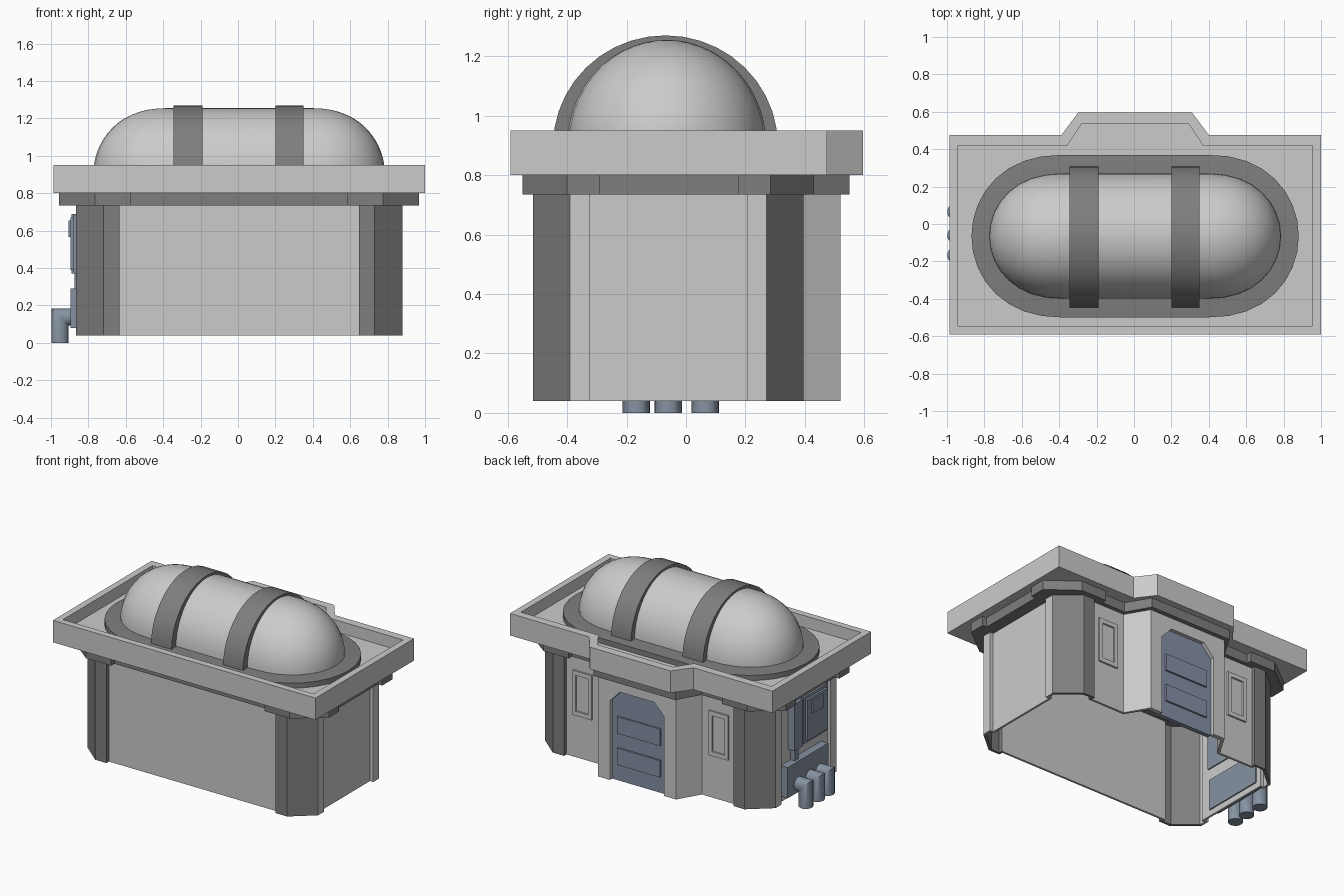
import bpy, bmesh
from math import sin, cos, pi, radians

if "Cube" in bpy.data.objects:
    bpy.data.objects.remove(bpy.data.objects["Cube"])

CX, CY = 0.006, -0.065      # middle of the hull and dome


def material(name, r, g, b):
    m = bpy.data.materials.new(name)
    m.diffuse_color = (r, g, b, 1)
    m.use_nodes = True
    m.node_tree.nodes["Principled BSDF"].inputs["Base Color"].default_value = m.diffuse_color
    return m


LIGHT = material("light_grey", 0.6, 0.6, 0.6)
DARK = material("dark_grey", 0.21, 0.21, 0.21)
DOOR = material("door_blue", 0.24, 0.28, 0.38)
METAL = material("equipment_blue", 0.24, 0.29, 0.36)


def finish(name, bm, mats, smooth=None):
    me = bpy.data.meshes.new(name)
    bm.to_mesh(me)
    bm.free()
    for m in mats:
        me.materials.append(m)
    if smooth:
        me.shade_smooth()
        me.set_sharp_from_angle(angle=radians(smooth))
    ob = bpy.data.objects.new(name, me)
    bpy.context.collection.objects.link(ob)
    return ob


def loft(name, rings, mat, smooth=None):
    """Closed solid skinned through equal-length rings of 3D points."""
    bm = bmesh.new()
    loops = [[bm.verts.new(p) for p in r] for r in rings]
    n = len(loops[0])
    for a, b in zip(loops, loops[1:]):
        for i in range(n):
            j = (i + 1) % n
            bm.faces.new((a[i], a[j], b[j], b[i]))
    bm.faces.new(loops[0][::-1])
    bm.faces.new(loops[-1])
    bmesh.ops.remove_doubles(bm, verts=bm.verts, dist=1e-5)
    bmesh.ops.recalc_face_normals(bm, faces=bm.faces)
    return finish(name, bm, [mat], smooth)


def mirrored(half):
    """Right half outline (front to back) completed with its mirror image."""
    return [(CX + x, y) for x, y in half] + [(CX - x, y) for x, y in half[::-1]]


def at_z(pts, z):
    return [(x, y, z) for x, y in pts]


def at_y(pts, y):
    return [(x, y, z) for x, z in pts]


def box(name, x0, x1, y0, y1, z0, z1, mat):
    pts = [(x0, y0), (x1, y0), (x1, y1), (x0, y1)]
    return loft(name, [at_z(pts, z0), at_z(pts, z1)], mat)


# Hull walls: open-bottomed shell with stepped corner pillars and a porch
hull = mirrored([(.64, -.488), (.64, -.515), (.725, -.515), (.873, -.39), (.873, -.325),
                 (.848, -.325), (.848, .205), (.873, .205), (.873, .27), (.725, .395),
                 (.64, .395), (.64, .368), (.385, .368), (.295, .52)])
bm = bmesh.new()
low = [bm.verts.new(p) for p in at_z(hull, .04)]
top = [bm.verts.new(p) for p in at_z(hull, .735)]
n = len(hull)
for i in range(n):
    if i == 13:             # the porch front is the door surround
        continue
    j = (i + 1) % n
    f = bm.faces.new((low[i], low[j], top[j], top[i]))
    f.material_index = int(min(i, 26 - i) in (0, 1, 2, 8, 9, 10))
walls = finish("hull_walls", bm, [LIGHT, DARK])
sol = walls.modifiers.new("thickness", 'SOLIDIFY')
sol.thickness = 0.02
sol.offset = -1

# Porch front with chamfered door opening
arch = [(-.205, .04), (-.205, .58), (-.13, .66), (.13, .66), (.205, .58), (.205, .04)]
arch = [(CX + x, z) for x, z in arch]
surround = ([(CX - .295, .04)] + arch +
            [(CX + .295, .04), (CX + .295, .735), (CX - .295, .735)])
loft("door_surround", [at_y(surround, .49), at_y(surround, .52)], LIGHT)
loft("door", [at_y(arch, .465), at_y(arch, .495)], DOOR)
for k, z in enumerate((.15, .365)):
    box(f"door_panel_{k}", CX - .165, CX + .16, .49, .507, z, z + .115, DOOR)

# Narrow windows either side of the porch
for side, s in (("right", 1), ("left", -1)):
    wx = CX + s * .515
    outer = [(wx - .073, .33), (wx + .073, .33), (wx + .073, .635), (wx - .073, .635)]
    inner = [(wx - .047, .36), (wx + .047, .36), (wx + .047, .605), (wx - .047, .605)]
    loft(f"window_{side}", [at_y(outer, .355), at_y(outer, .38),
                            at_y(inner, .38), at_y(inner, .369)], LIGHT)

# Cornice under the roof, stepping out over the pillars
cornice = mirrored([(.58, -.515), (.58, -.55), (.77, -.55), (.962, -.40), (.962, -.29),
                    (.93, -.29), (.93, .175), (.962, .175), (.962, .285), (.77, .43),
                    (.58, .43), (.58, .395), (.40, .395), (.31, .55)])
loft("cornice", [at_z(cornice, .735), at_z(cornice, .80)], DARK)

# Roof tray with raised parapet
rim = mirrored([(.993, -.59), (.993, .475), (.395, .475), (.305, .595)])
tray = mirrored([(.948, -.545), (.948, .42), (.362, .42), (.285, .538)])
loft("roof", [at_z(rim, .80), at_z(rim, .95), at_z(tray, .95), at_z(tray, .87)], LIGHT)


def capsule(flat, rx, ry, z, steps=16):
    """Stadium outline with slightly squared elliptical ends."""
    pts = []
    for s in (1, -1):
        for i in range(steps + 1):
            a = -pi / 2 + pi * i / steps
            c = max(cos(a), 0) ** .87
            pts.append((CX + s * (flat + rx * c), CY + s * ry * sin(a), z))
    return pts


# Dome, its base ring and two ribs
loft("dome_base", [capsule(.38, .495, .435, .86), capsule(.38, .495, .435, .905),
                   capsule(.38, .38, .315, .915)], DARK, 30)
rings = []
for i in range(15):
    a = pi / 2 * i / 14
    c = max(cos(a), .005)
    rings.append(capsule(.38, .40 * c ** .87, .335 * c, .90 + .355 * sin(a)))
loft("dome", rings, LIGHT, 40)
for side, x0, x1 in (("left", -.345, -.19), ("right", .20, .35)):
    prof = [(CY - .004 + .378 * cos(pi * i / 20), .90 + .37 * sin(pi * i / 20)) for i in range(21)]
    prof = [(prof[0][0], .88)] + prof + [(prof[-1][0], .88)]
    loft(f"dome_rib_{side}", [[(x, y, z) for y, z in prof] for x in (x0, x1)], DARK, 30)

# Equipment on the left wall
box("pipe_box", -.895, -.82, -.26, .18, .08, .29, METAL)
box("narrow_cabinet", -.89, -.82, .01, .10, .37, .69, METAL)
box("cabinet", -.88, -.82, -.275, -.015, .37, .69, METAL)
box("cabinet_door", -.895, -.87, -.255, -.035, .39, .67, METAL)
box("cabinet_hatch", -.905, -.89, -.19, -.08, .565, .655, METAL)
box("cable_duct", -.875, -.835, .035, .075, .28, .38, METAL)

# Mitred drain pipes
R, PX, PZ = .046, -.952, .139
circle = [(R * cos(2 * pi * i / 20), R * sin(2 * pi * i / 20)) for i in range(20)]
for k, y in enumerate((-.167, -.06, .065)):
    loft(f"drain_pipe_{k}", [[(PX + u, y + v, 0) for u, v in circle],
                             [(PX + u, y + v, PZ - u) for u, v in circle],
                             [(-.88, y + v, PZ - u) for u, v in circle]], METAL, 40)
